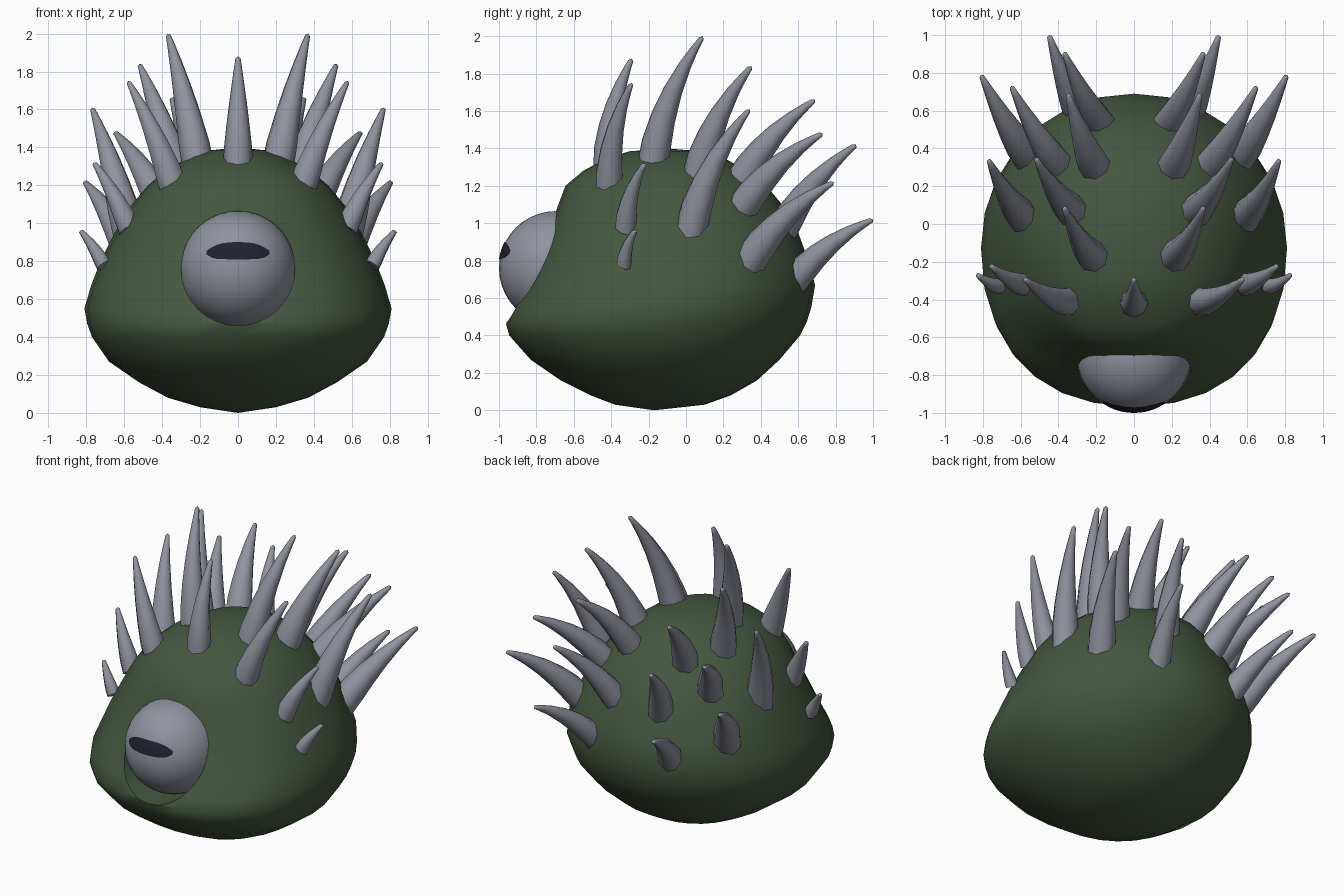
import bpy, bmesh, math
from mathutils import Vector

if "Cube" in bpy.data.objects:
    bpy.data.objects.remove(bpy.data.objects["Cube"], do_unlink=True)


def material(name, rgb):
    m = bpy.data.materials.new(name)
    m.use_nodes = True
    m.diffuse_color = (*rgb, 1)
    bsdf = m.node_tree.nodes["Principled BSDF"]
    bsdf.inputs["Base Color"].default_value = (*rgb, 1)
    bsdf.inputs["Roughness"].default_value = 0.8
    return m


green = material("moss green", (0.06, 0.095, 0.05))
grey = material("bone grey", (0.28, 0.29, 0.34))
dark = material("pupil dark", (0.015, 0.015, 0.028))


def activate(ob):
    bpy.ops.object.select_all(action="DESELECT")
    ob.select_set(True)
    bpy.context.view_layer.objects.active = ob


def smooth(ob, degrees):
    activate(ob)
    bpy.ops.object.shade_smooth_by_angle(angle=math.radians(degrees))


def make_object(name, bm, mat):
    bmesh.ops.recalc_face_normals(bm, faces=bm.faces)
    mesh = bpy.data.meshes.new(name)
    bm.to_mesh(mesh)
    bm.free()
    mesh.materials.append(mat)
    ob = bpy.data.objects.new(name, mesh)
    bpy.context.collection.objects.link(ob)
    return ob


def loft(name, rings, mat, start, end):
    """Skin a list of rings and close both ends to a point."""
    bm = bmesh.new()
    loops = [[bm.verts.new(p) for p in ring] for ring in rings]
    n = len(loops[0])
    for a, b in zip(loops, loops[1:]):
        for i in range(n):
            j = (i + 1) % n
            bm.faces.new((a[i], a[j], b[j], b[i]))
    for loop, point in ((loops[0], start), (loops[-1], end)):
        tip = bm.verts.new(point)
        for i in range(n):
            bm.faces.new((loop[i], loop[(i + 1) % n], tip))
    return make_object(name, bm, mat)


# Body: height, half width, front y, back y
SECTIONS = [
    (.03, .20, -.38, .10), (.08, .37, -.51, .24), (.16, .52, -.67, .38),
    (.27, .68, -.83, .50), (.40, .77, -.945, .61), (.47, .795, -.965, .645),
    (.55, .81, -.925, .67), (.67, .775, -.86, .69), (.80, .725, -.80, .655),
    (.95, .65, -.735, .60), (1.08, .575, -.69, .53), (1.2, .475, -.645, .43),
    (1.28, .38, -.55, .33), (1.35, .25, -.42, .20), (1.385, .14, -.30, .08),
]
SIDES = 28


def signed_pow(v, p):
    return math.copysign(abs(v) ** p, v)


rings = []
for z, w, front, back in SECTIONS:
    mid, half = (front + back) / 2, (back - front) / 2
    ring = []
    for i in range(SIDES):
        a = math.tau * i / SIDES
        c, s = math.cos(a), math.sin(a)
        p = 0.88 if s < 0 else 0.97
        ring.append((w * signed_pow(c, p), mid + half * signed_pow(s, p), z))
    rings.append(ring)
body = loft("body", rings, green, (0, -.17, 0), (0, -.1, 1.4))

# Eye socket cut into the front
EYE = Vector((0, -.695, .76))
EYE_R = .305
bpy.ops.mesh.primitive_cylinder_add(vertices=32, radius=.3, depth=.6,
                                    location=EYE + Vector((0, -.25, 0)),
                                    rotation=(math.pi / 2, 0, 0))
cutter = bpy.context.object
cutter.name = "socket_cutter"
cutter.hide_render = True
cutter.data.materials.append(green)
activate(body)
cut = body.modifiers.new("socket", "BOOLEAN")
cut.operation = "DIFFERENCE"
cut.solver = "EXACT"
cut.object = cutter
bpy.ops.object.modifier_apply(modifier=cut.name)
bpy.data.objects.remove(cutter, do_unlink=True)
smooth(body, 50)

# Eyeball
bpy.ops.mesh.primitive_uv_sphere_add(segments=32, ring_count=20,
                                     radius=EYE_R, location=EYE)
eye = bpy.context.object
eye.name = "eyeball"
eye.data.materials.append(grey)
smooth(eye, 60)

# Pupil: a thin arched plate lying on the eyeball
bm = bmesh.new()
COLS, ROWS = 12, 4
grid = []
for i in range(COLS + 1):
    x = .165 * (2 * i / COLS - 1)
    t = abs(x) / .165
    low = .81 + .025 * t ** 6
    high = .90 - .045 * t ** 3
    column = []
    for j in range(ROWS + 1):
        z = low + (high - low) * j / ROWS
        depth = math.sqrt((EYE_R + .004) ** 2 - x * x - (z - EYE.z) ** 2)
        column.append(bm.verts.new((x, EYE.y - depth, z)))
    grid.append(column)
for a, b in zip(grid, grid[1:]):
    for j in range(ROWS):
        bm.faces.new((a[j], b[j], b[j + 1], a[j + 1]))
pupil = make_object("pupil", bm, dark)
smooth(pupil, 60)


# Spikes: curved cones that bow up and forward
def spike(name, base, tip, radius):
    base, tip = Vector(base), Vector(tip)
    axis = (tip - base).normalized()
    length = (tip - base).length
    side = axis.cross(Vector((0, -.6, .8))).normalized()
    up = side.cross(axis)
    rings = []
    for t in (-.12, .08, .3, .52, .74, .9, .98):
        bow = .22 * length * t * (1 - t)
        centre = base.lerp(tip, t) + up * bow
        r = radius * (1 - max(t, 0) ** 1.15) + .012
        rings.append([centre + r * (side * math.cos(a) + up * math.sin(a))
                      for a in (math.tau * k / 8 for k in range(8))])
    ob = loft(name, rings, grey, base - axis * .13 * length, tip)
    smooth(ob, 60)


spike("crest_spike", (0, -.42, 1.35), (0, -.29, 1.88), .066)

# Paired spikes: name, base, tip, base radius
PAIRS = [
    ("crown_spike", (.22, -.17, 1.36), (.37, .09, 2.0), .075),
    ("brow_spike", (.35, -.41, 1.22), (.58, -.29, 1.75), .068),
    ("upper_spike", (.33, .07, 1.28), (.52, .35, 1.84), .078),
    ("shoulder_spike", (.59, .04, 1.02), (.77, .34, 1.61), .078),
    ("upper_back_spike", (.21, .31, 1.25), (.35, .69, 1.66), .076),
    ("back_spike", (.41, .32, 1.11), (.65, .73, 1.48), .076),
    ("mid_back_spike", (.18, .53, .99), (.37, .91, 1.42), .074),
    ("flank_spike", (.57, .37, .84), (.81, .79, 1.22), .08),
    ("low_back_spike", (.30, .60, .72), (.45, 1.0, 1.02), .068),
    ("temple_spike", (.59, -.32, 1.01), (.76, -.22, 1.32), .05),
    ("cheek_spike", (.72, -.33, .80), (.83, -.27, .96), .03),
]
for name, base, tip, radius in PAIRS:
    for label, s in (("left", 1), ("right", -1)):
        spike(f"{label}_{name}", (s * base[0], *base[1:]),
              (s * tip[0], *tip[1:]), radius)
